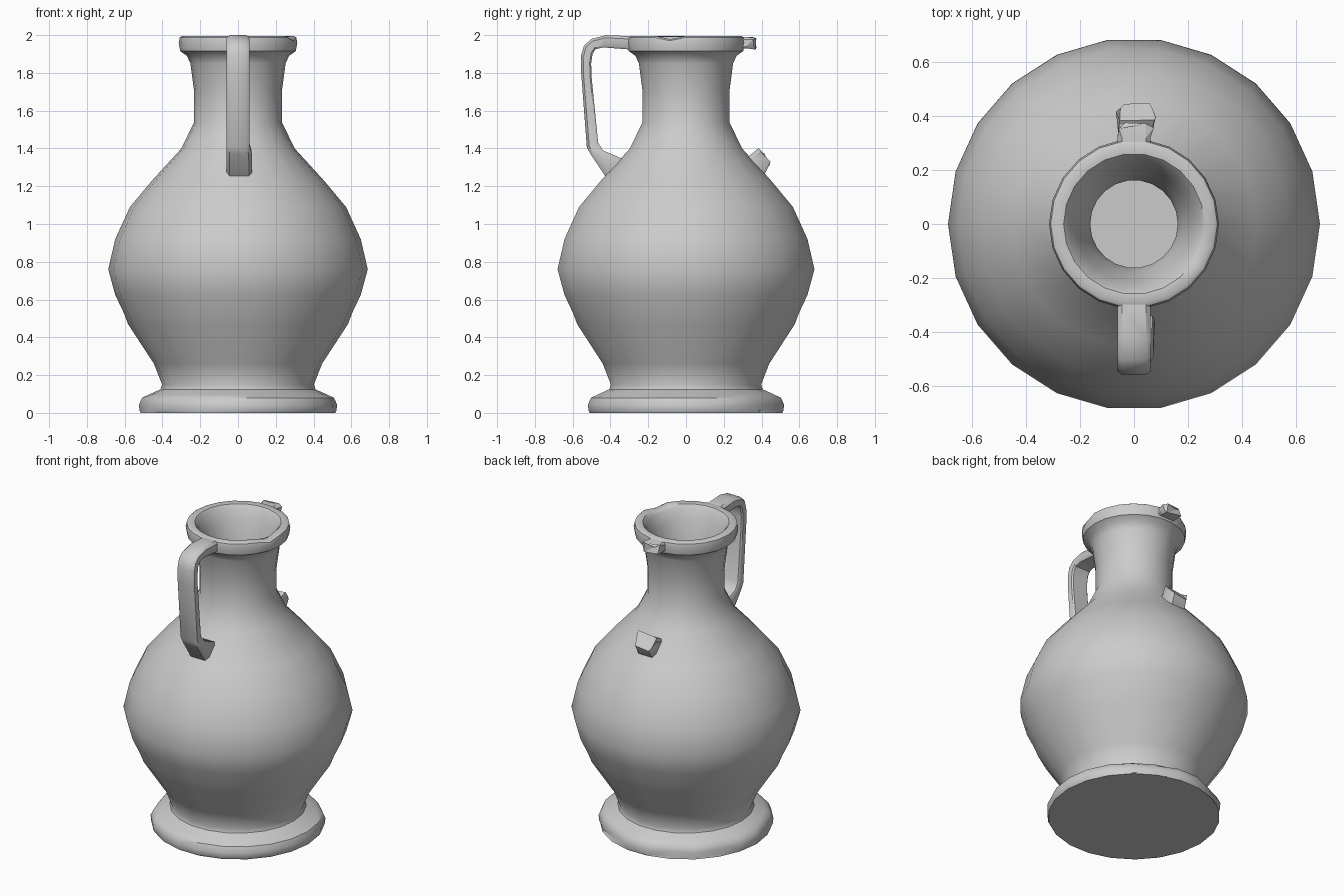
import bpy, bmesh, math, random
from mathutils import Vector

if "Cube" in bpy.data.objects:
    bpy.data.objects.remove(bpy.data.objects["Cube"])

random.seed(4)
SIDES = 22


def finish(name, bm, angle):
    bmesh.ops.recalc_face_normals(bm, faces=bm.faces)
    me = bpy.data.meshes.new(name)
    bm.to_mesh(me)
    bm.free()
    ob = bpy.data.objects.new(name, me)
    bpy.context.collection.objects.link(ob)
    bpy.ops.object.select_all(action='DESELECT')
    ob.select_set(True)
    bpy.context.view_layer.objects.active = ob
    bpy.ops.object.shade_smooth_by_angle(angle=math.radians(angle))
    return ob


def lathe(name, profile):
    bm = bmesh.new()
    rings = []
    for r, z in profile:
        ring = []
        for i in range(SIDES):
            a = 2 * math.pi * i / SIDES
            ring.append(bm.verts.new((r * math.cos(a), r * math.sin(a), z)))
        rings.append(ring)
    for lo, hi in zip(rings, rings[1:]):
        for i in range(SIDES):
            j = (i + 1) % SIDES
            bm.faces.new((lo[i], lo[j], hi[j], hi[i]))
    bm.faces.new(rings[0])
    bm.faces.new(rings[-1])
    # worn spots around the edge of the foot
    for i in random.sample(range(SIDES), 6):
        k = random.uniform(0.96, 0.985)
        for ring in rings[1:4]:
            ring[i].co.x *= k
            ring[i].co.y *= k
    # chip in the rim, on the right
    for ring in rings:
        v = ring[SIDES - 1]
        if v.co.z > 1.985:
            v.co.z -= 0.018
    return finish(name, bm, 40)


def strap(name, stations, angle, jitter=0.0):
    """Sweep a chamfered strap; each station is outer (y, z), inner (y, z), x min, x max."""
    bm = bmesh.new()
    loops = []
    for oy, oz, iy, iz, x0, x1 in stations:
        o, n = Vector((0, oy, oz)), Vector((0, iy, iz))
        c = 0.016
        loop = []
        for x, t in ((x0 + c, 0), (x1 - c, 0), (x1, .22), (x1, .85),
                     (x1 - c / 2, 1), (x0 + c / 2, 1), (x0, .85), (x0, .22)):
            loop.append(bm.verts.new(o.lerp(n, t) + Vector((x, 0, 0))))
        loops.append(loop)
    for v in loops[-1]:
        v.co += Vector([random.uniform(-jitter, jitter) for _ in range(3)])
    for a, b in zip(loops, loops[1:]):
        for i in range(8):
            j = (i + 1) % 8
            bm.faces.new((a[i], a[j], b[j], b[i]))
    bm.faces.new(loops[0])
    bm.faces.new(loops[-1])
    if jitter:
        bmesh.ops.triangulate(bm, faces=bm.faces)
    return finish(name, bm, angle)


# Vessel: foot, belly, neck, rim, then back down the inside
lathe("jug_body", [
    (.515, 0), (.522, .012), (.524, .045), (.508, .08), (.47, .098), (.41, .125),
    (.402, .15), (.445, .26), (.582, .47), (.605, .53), (.65, .625), (.687, .76),
    (.65, .92), (.572, 1.09), (.455, 1.23), (.30, 1.40), (.232, 1.54), (.232, 1.70),
    (.252, 1.85), (.27, 1.89), (.306, 1.915), (.314, 1.96), (.308, 1.988), (.295, 1.996),
    (.26, 1.992), (.242, 1.97), (.215, 1.90), (.18, 1.80), (.162, 1.70), (.162, 1.54),
    (.23, 1.38), (.50, 1.06), (.61, .76), (.51, .48), (.36, .22), (.33, .15)])

# Front handle, from rim to shoulder
W = .061
strap("handle", [
    (-.26, 1.985, -.26, 1.925, -W, W),
    (-.31, 1.995, -.31, 1.925, -W, W),
    (-.42, 2.00, -.44, 1.935, -W, W),
    (-.50, 1.98, -.48, 1.925, -W, W),
    (-.54, 1.945, -.495, 1.90, -W, W),
    (-.556, 1.89, -.502, 1.85, -W, W),
    (-.555, 1.80, -.50, 1.78, -W, W),
    (-.525, 1.405, -.465, 1.43, -W, W),
    (-.505, 1.37, -.44, 1.39, -W, .072),
    (-.425, 1.25, -.335, 1.345, -W, .075),
    (-.37, 1.20, -.29, 1.30, -.05, .06)], 40)

# Remains of the broken back handle
strap("rim_stub", [
    (.26, 1.985, .26, 1.925, -W, W),
    (.32, 1.99, .32, 1.93, -W, W),
    (.365, 1.99, .36, 1.935, -W, .066)], 25, .014)
strap("shoulder_stub", [
    (.36, 1.20, .28, 1.32, -.06, .06),
    (.42, 1.27, .34, 1.365, -.06, .07),
    (.445, 1.325, .395, 1.39, -.055, .075)], 25, .014)
